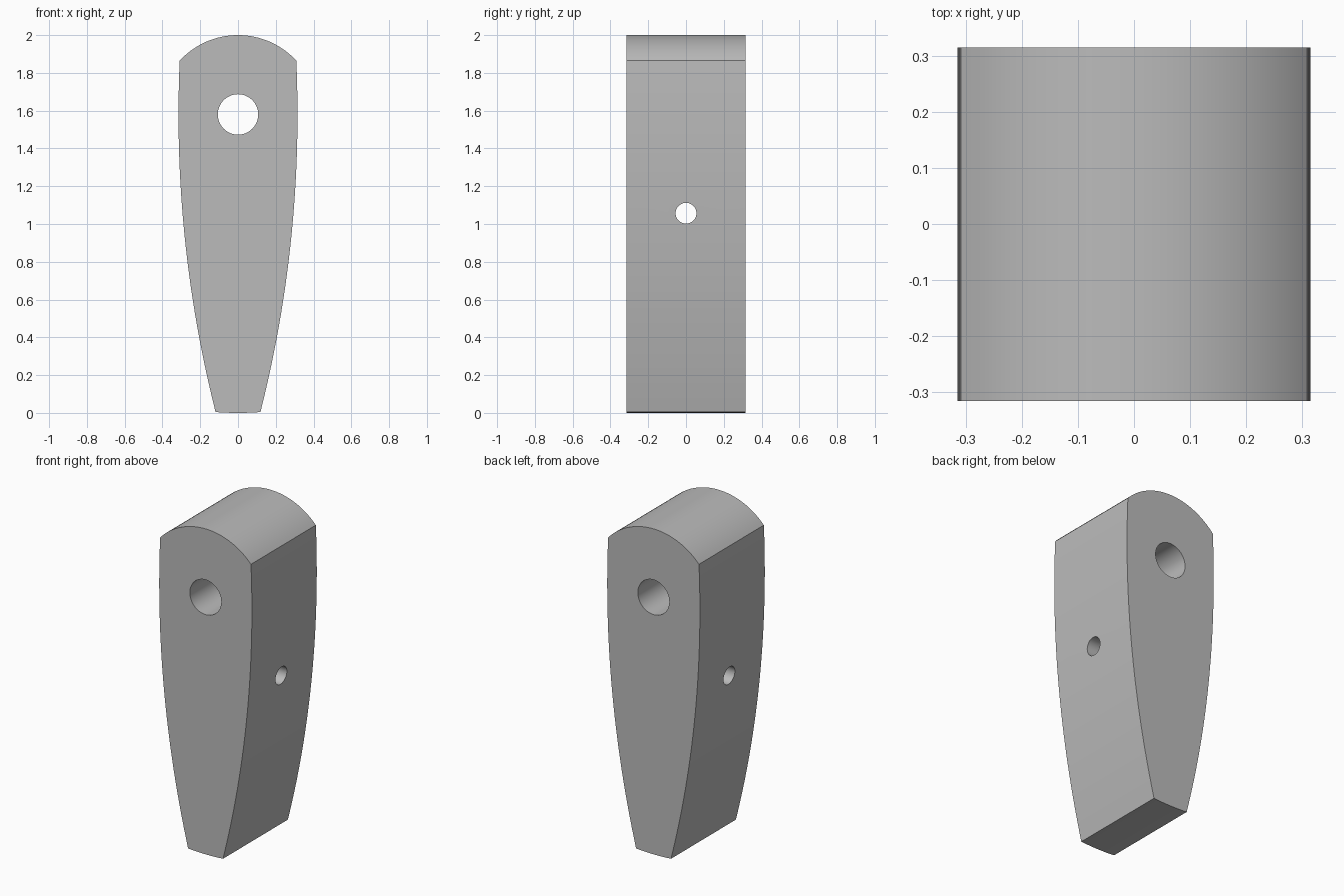
import bpy
import bmesh
from math import sqrt, asin, sin, cos, pi, radians

if "Cube" in bpy.data.objects:
    bpy.data.objects.remove(bpy.data.objects["Cube"], do_unlink=True)

HALF_DEPTH = 0.315
PIVOT_Z = 1.58       # centre of the large hole and of both end arcs
TOP_R = 0.42
SIDE_R = 6.42        # radius of the gently bowed flanks
WIDEST = 0.315

grey = bpy.data.materials.new("plain grey")
grey.use_nodes = True
colour = (0.5, 0.5, 0.5, 1)
grey.diffuse_color = colour
grey.node_tree.nodes["Principled BSDF"].inputs["Base Color"].default_value = colour


def flank_x(z):
    return WIDEST - SIDE_R + sqrt(SIDE_R ** 2 - (z - PIVOT_Z) ** 2)


def end_arc(radius, half_width, sign, steps):
    """Arc about the pivot, running from +x to -x."""
    a = asin(half_width / radius)
    angles = [a - 2 * a * i / steps for i in range(steps + 1)]
    return [(radius * sin(t), PIVOT_Z + sign * radius * cos(t)) for t in angles]


# Closed outline: crown, left and right flanks, curved foot
crown = end_arc(TOP_R, flank_x(1.865), 1, 32)
foot = end_arc(PIVOT_Z, flank_x(0.005), -1, 10)
low, high = foot[0][1], crown[0][1]
levels = [low + (high - low) * i / 32 for i in range(1, 32)]
right = [(-flank_x(z), z) for z in reversed(levels)]
left = [(flank_x(z), z) for z in levels]
outline = crown + right + foot[::-1] + left

# Tapered body
bm = bmesh.new()
front = bm.faces.new([bm.verts.new((x, -HALF_DEPTH, z)) for x, z in outline])
extruded = bmesh.ops.extrude_face_region(bm, geom=[front], use_keep_orig=True)
moved = [v for v in extruded["geom"] if isinstance(v, bmesh.types.BMVert)]
bmesh.ops.translate(bm, verts=moved, vec=(0, 2 * HALF_DEPTH, 0))
bmesh.ops.recalc_face_normals(bm, faces=bm.faces)
mesh = bpy.data.meshes.new("tapered_body")
bm.to_mesh(mesh)
bm.free()
mesh.materials.append(grey)
body = bpy.data.objects.new("tapered_body", mesh)
bpy.context.collection.objects.link(body)


def drill(name, radius, z, rotation):
    bpy.ops.mesh.primitive_cylinder_add(vertices=64, radius=radius, depth=2,
                                        location=(0, 0, z), rotation=rotation)
    cutter = bpy.context.object
    cutter.name = name
    cutter.data.materials.append(grey)
    bpy.context.view_layer.objects.active = body
    cut = body.modifiers.new(name, "BOOLEAN")
    cut.operation = "DIFFERENCE"
    cut.solver = "EXACT"
    cut.object = cutter
    bpy.ops.object.modifier_apply(modifier=name)
    bpy.data.objects.remove(cutter, do_unlink=True)


# Large pivot hole front to back, small pin hole side to side
drill("pivot_hole", 0.107, PIVOT_Z, (pi / 2, 0, 0))
drill("pin_hole", 0.055, 1.057, (0, pi / 2, 0))

bpy.ops.object.select_all(action="DESELECT")
body.select_set(True)
bpy.context.view_layer.objects.active = body
bpy.ops.object.shade_smooth_by_angle(angle=radians(30))
